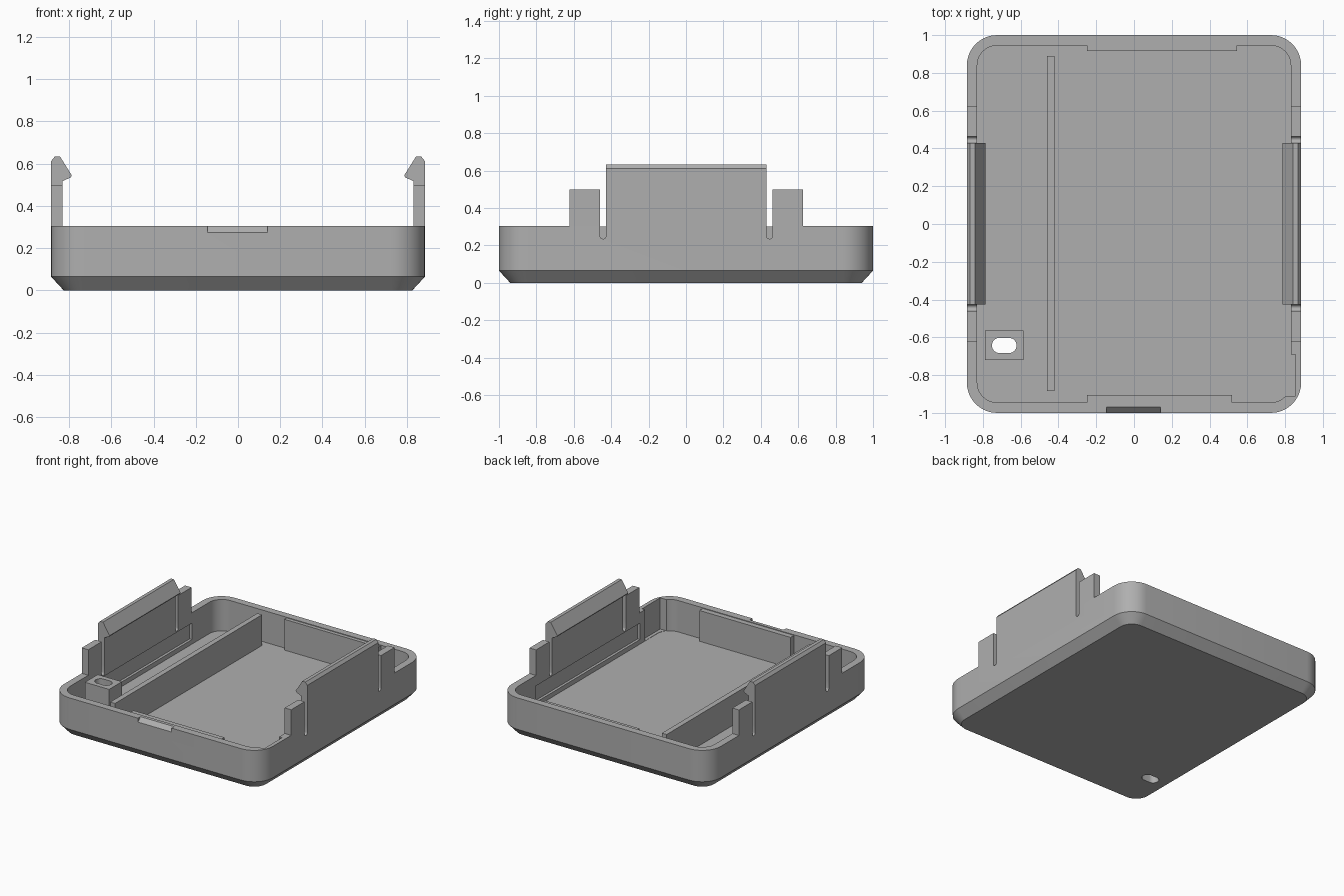
import bpy, bmesh, math
from mathutils import Vector

cube = bpy.data.objects.get("Cube")
if cube:
    bpy.data.objects.remove(cube, do_unlink=True)

grey = bpy.data.materials.new("plain_grey")
grey.use_nodes = True
grey.diffuse_color = (0.43, 0.43, 0.43, 1)
grey.node_tree.nodes["Principled BSDF"].inputs["Base Color"].default_value = grey.diffuse_color

HX, HY, TOP, FLOOR, WALL = 0.885, 1.0, 0.305, 0.065, 0.055
IX, IY = HX - WALL, HY - WALL


def finish(name, bm):
    bmesh.ops.recalc_face_normals(bm, faces=bm.faces)
    mesh = bpy.data.meshes.new(name)
    bm.to_mesh(mesh)
    bm.free()
    mesh.materials.append(grey)
    obj = bpy.data.objects.new(name, mesh)
    bpy.context.collection.objects.link(obj)
    return obj


def loft(name, rings):
    """Closed solid through matching rings of points, capped at both ends."""
    bm = bmesh.new()
    loops = [[bm.verts.new(p) for p in ring] for ring in rings]
    for a, b in zip(loops, loops[1:]):
        for i in range(len(a)):
            j = (i + 1) % len(a)
            bm.faces.new((a[i], a[j], b[j], b[i]))
    bm.faces.new(loops[0])
    bm.faces.new(loops[-1])
    return finish(name, bm)


def prism(name, profile, start, end, axis):
    """Extrude a 2D profile along an axis (profile is xz for y, yz for x, xy for z)."""
    place = {"x": lambda a, b, t: (t, a, b),
             "y": lambda a, b, t: (a, t, b),
             "z": lambda a, b, t: (a, b, t)}[axis]
    return loft(name, [[place(a, b, t) for a, b in profile] for t in (start, end)])


def box(name, x0, x1, y0, y1, z0, z1):
    return prism(name, [(x0, y0), (x1, y0), (x1, y1), (x0, y1)], z0, z1, "z")


def rounded(hx, hy, r, cx=0, cy=0, steps=10):
    """Rounded rectangle outline."""
    pts = []
    for k, (sx, sy) in enumerate([(1, 1), (-1, 1), (-1, -1), (1, -1)]):
        for i in range(steps + 1):
            a = math.pi / 2 * (k + i / steps)
            pts.append((cx + sx * (hx - r) + r * math.cos(a),
                        cy + sy * (hy - r) + r * math.sin(a)))
    return pts


def cut(obj, cutters):
    for c in cutters:
        c.hide_render = True
        mod = obj.modifiers.new("cut", "BOOLEAN")
        mod.operation, mod.solver, mod.object = "DIFFERENCE", "EXACT", c
    bpy.context.view_layer.update()
    deps = bpy.context.evaluated_depsgraph_get()
    mesh = bpy.data.meshes.new_from_object(obj.evaluated_get(deps))
    obj.modifiers.clear()
    obj.data = mesh


def ring(inset, r, z):
    return [(x, y, z) for x, y in rounded(HX - inset, HY - inset, r)]


# Tray shell with chamfered base
tray = loft("tray", [ring(0.06, 0.10, 0), ring(0, 0.16, FLOOR), ring(0, 0.16, TOP),
                     ring(WALL, 0.105, TOP), ring(WALL, 0.105, FLOOR)])

# Post with an oblong hole through post and floor
post = box("hole_post", -0.79, -0.585, -0.72, -0.565, FLOOR, 0.30)
cutters = [prism("hole_cutter", rounded(0.065, 0.04, 0.0399, -0.687, -0.643), -0.1, 0.5, "z")]
cut(post, cutters)

for side in (-1, 1):
    # Round-bottomed slots beside each clip
    for y in (-0.4435, 0.4465):
        r = 0.0165
        arc = [(y + r * math.cos(a), 0.2515 + r * math.sin(a))
               for a in (math.pi * (1 + i / 10) for i in range(11))]
        slot = arc + [(y + r, 0.5), (y - r, 0.5)]
        cutters.append(prism("slot_cutter", slot, side * 0.80, side * 0.95, "x"))
    # Shallow recess inside each side wall
    xs = sorted((side * 0.80, side * (IX + 0.02)))
    cutters.append(box("recess_cutter", *xs, -0.63, 0.63, 0.10, 0.225))

# Corner relief in the wall and thumb notch at the front rim
cutters.append(box("relief_cutter", 0.78, 0.855, -0.91, -0.69, FLOOR + 0.002, 0.4))
cutters.append(prism("notch_cutter", [(-1.03, 0.245), (-0.94, 0.335), (-1.03, 0.335)],
                     -0.145, 0.14, "x"))
cut(tray, cutters)
for c in cutters:
    bpy.data.objects.remove(c, do_unlink=True)

# Hooked clips and guide tabs on both sides
hook = [(HX, TOP), (HX, 0.612), (0.868, 0.633), (0.842, 0.633),
        (0.787, 0.545), (0.792, 0.535), (IX, 0.518), (IX, TOP)]
parts = [tray, post]
for side, label in ((-1, "right"), (1, "left")):
    parts.append(prism(label + "_clip", [(side * x, z) for x, z in hook], -0.427, 0.43, "y"))
    for end, y0, y1 in (("front", -0.622, -0.46), ("back", 0.463, 0.625)):
        xs = sorted((side * IX, side * HX))
        parts.append(box(f"{label}_{end}_tab", *xs, y0, y1, TOP, 0.50))

# Divider rib and end wall pads
parts.append(box("divider_rib", -0.46, -0.42, -0.885, 0.89, FLOOR, 0.30))
parts.append(box("back_pad", -0.25, 0.545, 0.917, IY, FLOOR, 0.30))
parts.append(box("front_pad", -0.25, 0.52, -IY, -0.905, FLOOR, 0.30))

# Smooth rounded corners, sharp edges
bpy.ops.object.select_all(action="DESELECT")
for p in parts:
    p.select_set(True)
bpy.context.view_layer.objects.active = tray
bpy.ops.object.shade_smooth_by_angle(angle=math.radians(25))
